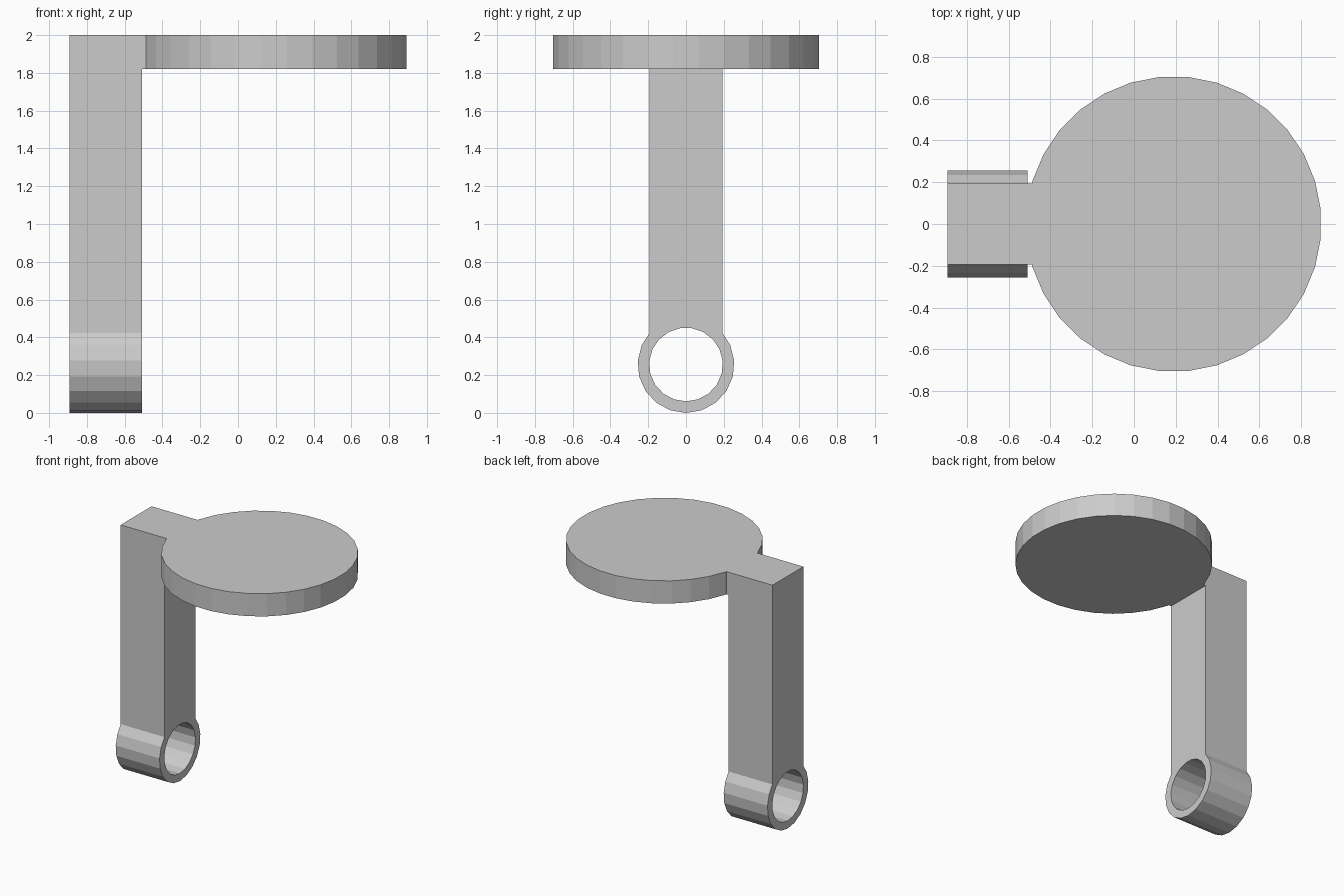
import bpy, bmesh
from math import sin, cos, pi
from mathutils import Vector

if "Cube" in bpy.data.objects:
    bpy.data.objects.remove(bpy.data.objects["Cube"])

HALF_W = 0.193            # half width of the arm
X0, X1 = -0.893, -0.509   # arm depth
Z_TOP, Z_PLATE = 2.0, 1.82
HUB_Z = 0.256


def prism(name, points, offset):
    """Closed solid from an outline swept along an offset vector."""
    bm = bmesh.new()
    base = [bm.verts.new(p) for p in points]
    cap = [bm.verts.new(Vector(p) + Vector(offset)) for p in points]
    bm.faces.new(base[::-1])
    bm.faces.new(cap)
    for i in range(len(base)):
        bm.faces.new((base[i - 1], base[i], cap[i], cap[i - 1]))
    bmesh.ops.recalc_face_normals(bm, faces=bm.faces)
    mesh = bpy.data.meshes.new(name)
    bm.to_mesh(mesh)
    bm.free()
    obj = bpy.data.objects.new(name, mesh)
    bpy.context.collection.objects.link(obj)
    return obj


def boolean(target, tool, operation):
    mod = target.modifiers.new(operation.lower(), "BOOLEAN")
    mod.operation = operation
    mod.solver = "EXACT"
    mod.object = tool
    bpy.context.view_layer.objects.active = target
    bpy.ops.object.modifier_apply(modifier=mod.name)
    bpy.data.objects.remove(tool)


def hub_ring(x, radius, sides=19):
    """Circle in the YZ plane, starting from its lowest vertex."""
    return [(x, radius * sin(2 * pi * i / sides), HUB_Z - radius * cos(2 * pi * i / sides))
            for i in range(sides)]


# Arm: upright bar flowing into a round hub at the bottom
outer = hub_ring(X0, 0.256)
profile = outer[:7] + [(X0, HALF_W, 0.422), (X0, HALF_W, Z_TOP),
                       (X0, -HALF_W, Z_TOP), (X0, -HALF_W, 0.422)] + outer[13:]
bracket = prism("bracket", profile, (X1 - X0, 0, 0))

# Bore through the hub
bore = prism("bore_cutter", hub_ring(X0 - 0.1, 0.195), (X1 - X0 + 0.2, 0, 0))
bore.hide_render = True
boolean(bracket, bore, "DIFFERENCE")

# Round plate with a short neck reaching into the arm
R, CX, N = 0.7065, 0.19, 32
rim = []
for i in range(-N // 2 + 1, N // 2 + 1):
    a = 2 * pi * (i - 0.5) / N
    p = (CX + R * cos(a), R * sin(a), Z_PLATE)
    if p[0] > CX or abs(p[1]) > HALF_W:
        rim.append(p)
neck = [(-0.488, HALF_W, Z_PLATE), (-0.6, HALF_W, Z_PLATE),
        (-0.6, -HALF_W, Z_PLATE), (-0.488, -HALF_W, Z_PLATE)]
plate = prism("plate", rim + neck, (0, 0, Z_TOP - Z_PLATE))
boolean(bracket, plate, "UNION")
